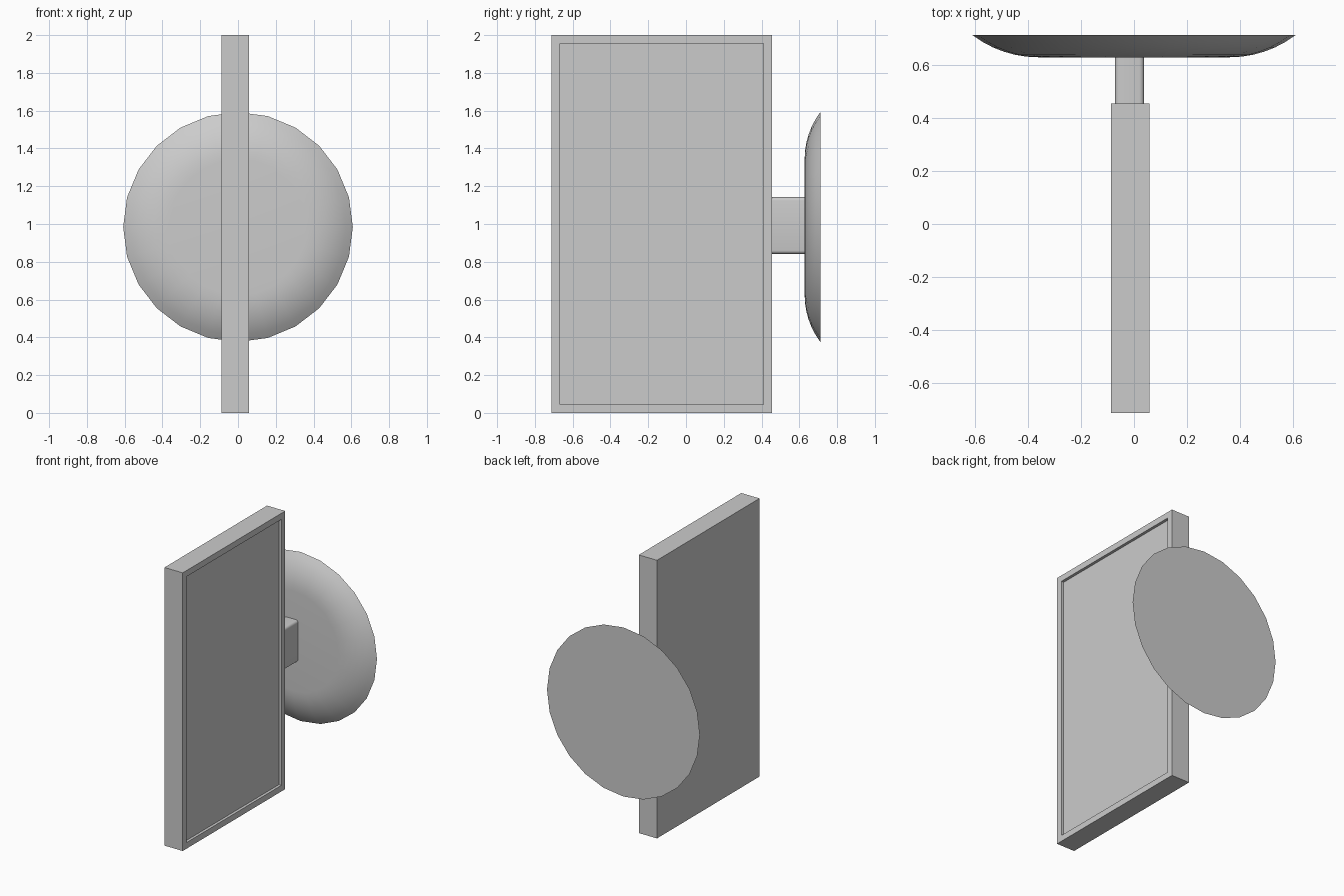
import bpy, bmesh, math

if "Cube" in bpy.data.objects:
    bpy.data.objects.remove(bpy.data.objects["Cube"])


def finish(bm, name):
    bmesh.ops.recalc_face_normals(bm, faces=bm.faces)
    mesh = bpy.data.meshes.new(name)
    bm.to_mesh(mesh)
    bm.free()
    obj = bpy.data.objects.new(name, mesh)
    bpy.context.collection.objects.link(obj)
    return obj


def box(lo, hi):
    bm = bmesh.new()
    bmesh.ops.create_cube(bm, size=1)
    for v in bm.verts:
        for i in range(3):
            v.co[i] = (lo[i] + hi[i]) / 2 + v.co[i] * (hi[i] - lo[i])
    return bm


# Screen slab with a shallow framed recess on the +x face
bm = box((-0.087, -0.711, 0), (0.058, 0.454, 2))
bm.normal_update()
face = max(bm.faces, key=lambda f: f.normal.x)
bmesh.ops.inset_region(bm, faces=[face], thickness=0.062)
inner = bmesh.ops.extrude_face_region(bm, geom=[face])
bmesh.ops.delete(bm, geom=[face], context='FACES_ONLY')
bmesh.ops.translate(bm, vec=(-0.02, 0, 0),
                    verts=[g for g in inner['geom'] if isinstance(g, bmesh.types.BMVert)])
finish(bm, "screen_panel")

# Mounting stem, rounded along its length
bm = box((-0.071, 0.44, 0.842), (0.038, 0.64, 1.142))
edges = [e for e in bm.edges if abs(e.verts[0].co.y - e.verts[1].co.y) > 0.1]
bmesh.ops.bevel(bm, geom=edges, offset=0.018, segments=4, profile=0.5, affect='EDGES')
stem = finish(bm, "mount_stem")

# Round wall base: flat front curving out to a sharp flat back
SIDES, STEPS, FLAT, ARC = 24, 6, 0.36, 0.412
end = math.asin(0.248 / ARC)
profile = [(FLAT + ARC * math.sin(end * i / STEPS),
            0.628 + ARC * (1 - math.cos(end * i / STEPS))) for i in range(STEPS + 1)]
bm = bmesh.new()
rings = []
for r, y in profile:
    rings.append([bm.verts.new((r * math.cos(math.tau * k / SIDES), y,
                                0.984 + r * math.sin(math.tau * k / SIDES)))
                  for k in range(SIDES)])
for a, b in zip(rings, rings[1:]):
    for k in range(SIDES):
        n = (k + 1) % SIDES
        bm.faces.new((a[k], a[n], b[n], b[k]))
bm.faces.new(rings[0])
bm.faces.new(rings[-1])
base = finish(bm, "wall_base")

# Smooth the rounded parts, keeping their sharp rims
for obj in (stem, base):
    bpy.ops.object.select_all(action='DESELECT')
    obj.select_set(True)
    bpy.context.view_layer.objects.active = obj
    bpy.ops.object.shade_smooth_by_angle(angle=math.radians(30 if obj is stem else 12))
